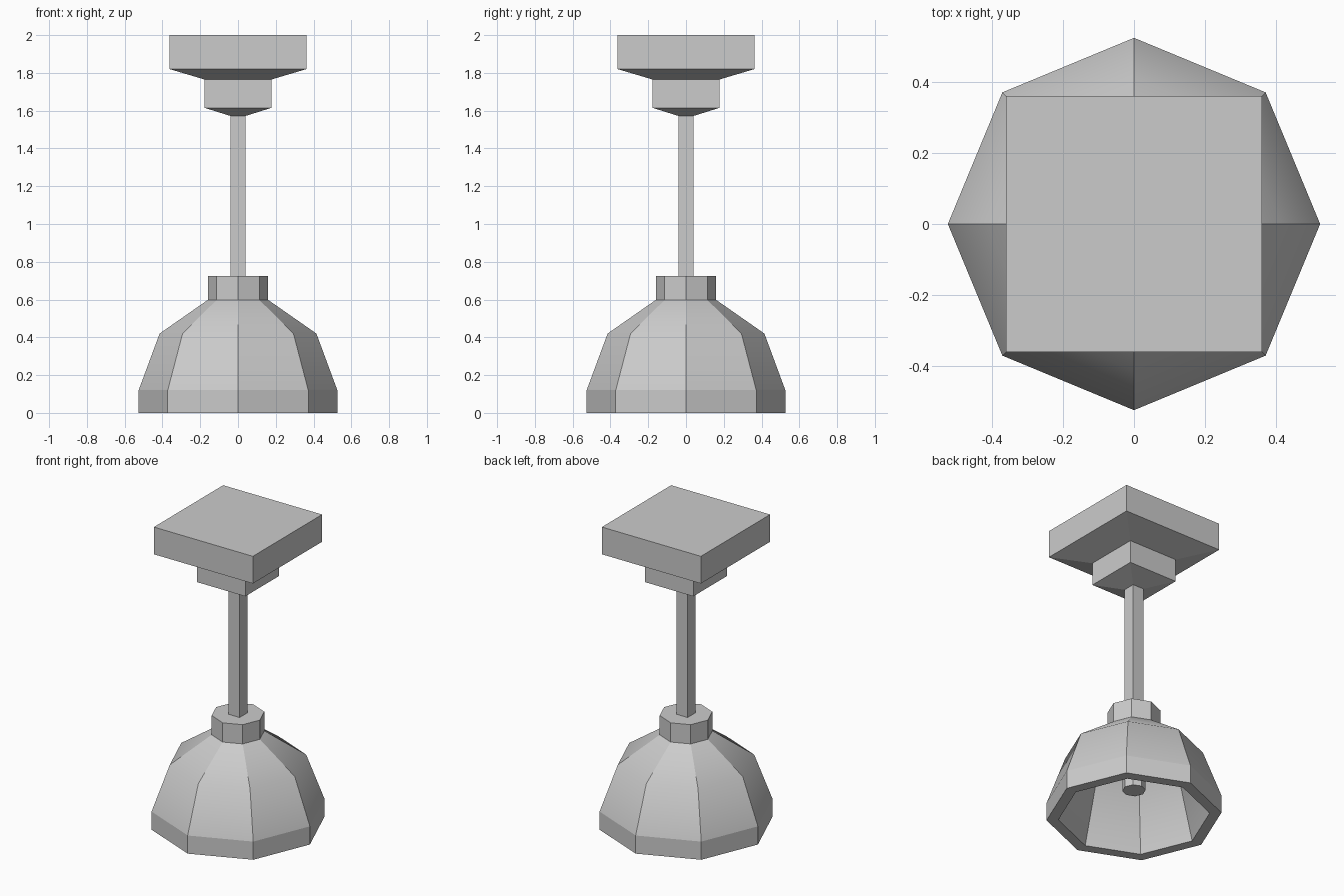
import bpy, bmesh
from math import cos, sin, pi, sqrt

if "Cube" in bpy.data.objects:
    bpy.data.objects.remove(bpy.data.objects["Cube"])


def lathe(name, profile, sides, phase=0.0, scale=1.0, closed=False, soft=()):
    """Revolve (radius, z) points; soft lists profile rings shaded smoothly."""
    bm = bmesh.new()
    rings = [[bm.verts.new((r * scale * cos(phase + 2 * pi * i / sides),
                            r * scale * sin(phase + 2 * pi * i / sides), z))
              for i in range(sides)] for r, z in profile]
    count = len(rings)
    for k in range(count if closed else count - 1):
        a, b = rings[k], rings[(k + 1) % count]
        for i in range(sides):
            j = (i + 1) % sides
            bm.faces.new((a[i], a[j], b[j], b[i]))
    if not closed:
        bm.faces.new(rings[0][::-1])
        bm.faces.new(rings[-1])
    bmesh.ops.recalc_face_normals(bm, faces=bm.faces)
    # Keep every edge crisp except the bends inside each shade panel
    soft_sets = [set(rings[k]) for k in soft]
    for f in bm.faces:
        f.smooth = bool(soft)
    for e in bm.edges:
        e.smooth = any(set(e.verts) <= s for s in soft_sets)
    mesh = bpy.data.meshes.new(name)
    bm.to_mesh(mesh)
    bm.free()
    obj = bpy.data.objects.new(name, mesh)
    bpy.context.collection.objects.link(obj)
    return obj


def square(name, profile):
    """Stack of axis-aligned square sections given by (half width, z)."""
    return lathe(name, profile, 4, pi / 4, sqrt(2))


# Stepped ceiling mount
square("ceiling_mount", [(0.04, 1.572), (0.177, 1.615), (0.177, 1.765),
                         (0.362, 1.82), (0.362, 2.0)])

# Hanging rod
square("rod", [(0.04, 0.72), (0.04, 1.58)])

# Collar on top of the shade
lathe("collar", [(0.16, 0.595), (0.16, 0.725)], 8)

# Hollow eight-sided shade: outside going up, then inside going down
lathe("shade", [(0.526, 0.0), (0.526, 0.12), (0.415, 0.42), (0.157, 0.6),
                (0.12, 0.55), (0.355, 0.385), (0.455, 0.0)],
      8, closed=True, soft=(2, 5))

# Bulb holder inside the shade
lathe("bulb", [(0.07, 0.18), (0.07, 0.6)], 8)
